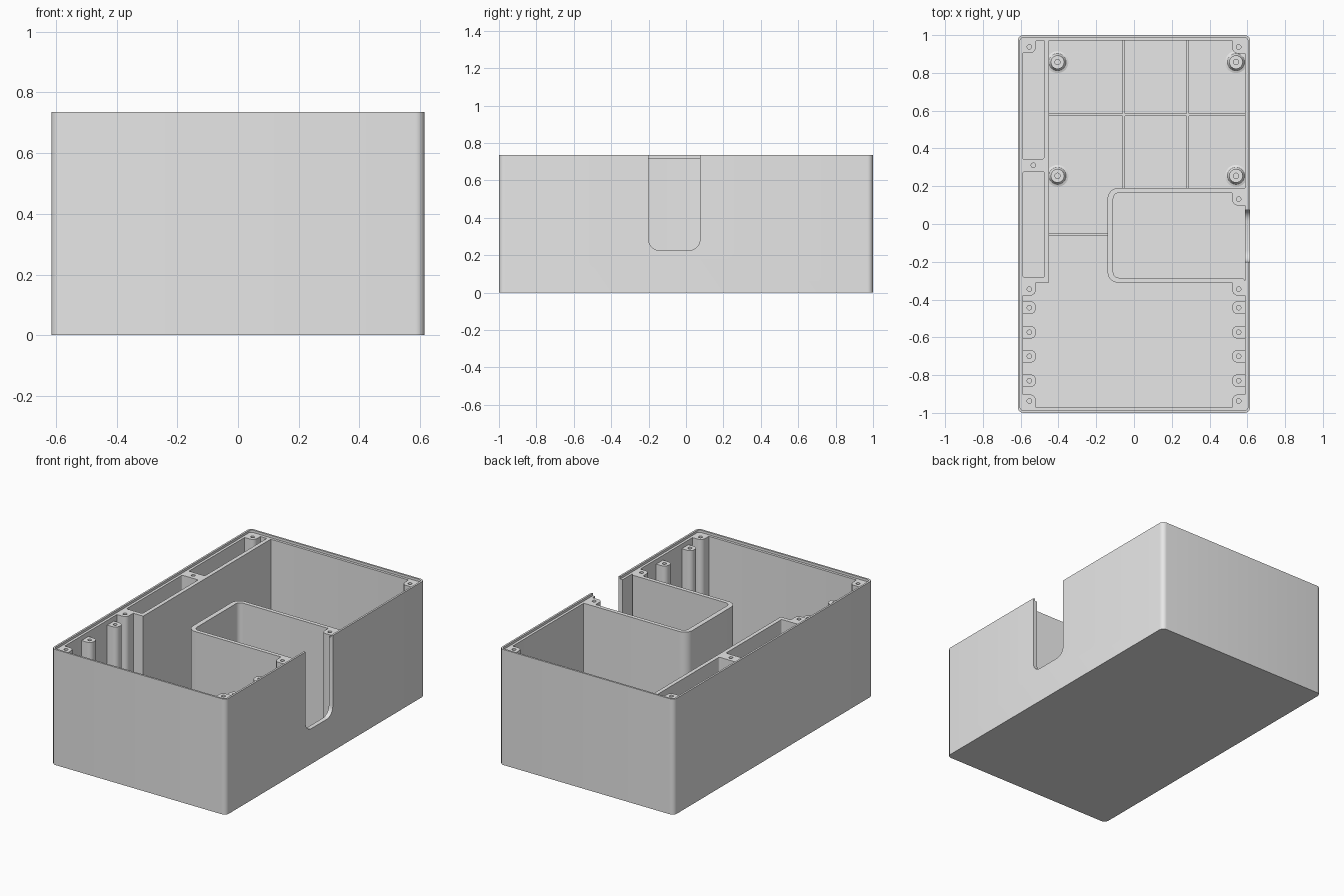
import bpy
import bmesh
from math import sin, cos, pi, tau
from mathutils import Vector, Matrix

if "Cube" in bpy.data.objects:
    bpy.data.objects.remove(bpy.data.objects["Cube"], do_unlink=True)

# Main dimensions
HX, HY, HEIGHT = 0.615, 1.0, 0.735    # outer half sizes and rim height
IX, IY = 0.587, 0.972                 # inner half sizes
FLOOR, LEDGE = 0.03, 0.72             # floor top and lid ledge
PILOT = 0.012                         # screw hole radius

GREY = (0.8, 0.8, 0.8, 1)
plastic = bpy.data.materials.new("grey plastic")
plastic.use_nodes = True
plastic.diffuse_color = GREY
plastic.node_tree.nodes["Principled BSDF"].inputs["Base Color"].default_value = GREY


def rounded(corners, steps=6):
    """Outline from right-angled corners given as (x, y, radius)."""
    points = []
    for i, (x, y, r) in enumerate(corners):
        p = Vector((x, y))
        if r == 0:
            points.append(p)
            continue
        a = (Vector(corners[i - 1][:2]) - p).normalized() * r
        b = (Vector(corners[(i + 1) % len(corners)][:2]) - p).normalized() * r
        for k in range(steps + 1):
            t = k / steps * pi / 2
            points.append(p + a * (1 - sin(t)) + b * (1 - cos(t)))
    return points


def rect(x0, x1, y0, y1, r=0):
    return rounded([(x0, y0, r), (x1, y0, r), (x1, y1, r), (x0, y1, r)])


def circle(x, y, r, n=20):
    return [Vector((x + r * cos(i * tau / n), y + r * sin(i * tau / n))) for i in range(n)]


def finish(name, bm):
    bmesh.ops.recalc_face_normals(bm, faces=bm.faces)
    mesh = bpy.data.meshes.new(name)
    bm.to_mesh(mesh)
    bm.free()
    mesh.materials.append(plastic)
    obj = bpy.data.objects.new(name, mesh)
    bpy.context.collection.objects.link(obj)
    return obj


def smooth(obj):
    bpy.ops.object.select_all(action="DESELECT")
    obj.select_set(True)
    bpy.context.view_layer.objects.active = obj
    bpy.ops.object.shade_smooth_by_angle(angle=pi / 6)


def prism(name, outline, z0, z1, holes=(), along_x=False):
    """Extrude an outline, with optional through holes, from z0 to z1."""
    bm = bmesh.new()
    edges = []
    for loop in (outline, *holes):
        verts = [bm.verts.new((p.x, p.y, z0)) for p in loop]
        edges += [bm.edges.new((verts[i - 1], verts[i])) for i in range(len(verts))]
    if holes:
        bmesh.ops.triangle_fill(bm, edges=edges, use_beauty=True, normal=(0, 0, 1))
    else:
        bm.faces.new(verts)
    top = bmesh.ops.extrude_face_region(bm, geom=bm.faces[:])["geom"]
    moved = [v for v in top if isinstance(v, bmesh.types.BMVert)]
    bmesh.ops.translate(bm, verts=moved, vec=(0, 0, z1 - z0))
    if along_x:
        for v in bm.verts:
            v.co = v.co.zxy
    obj = finish(name, bm)
    smooth(obj)
    return obj


def cut(obj, cutter):
    cutter.hide_render = True
    mod = obj.modifiers.new("cut", "BOOLEAN")
    mod.operation, mod.solver, mod.object = "DIFFERENCE", "EXACT", cutter
    bpy.context.view_layer.objects.active = obj
    bpy.ops.object.modifier_apply(modifier=mod.name)
    bpy.data.objects.remove(cutter, do_unlink=True)


# Outer shell: hollow tray, stepped rim and a round-bottomed side slot
shell = prism("outer_shell", rect(-HX, HX, -HY, HY, 0.03), 0, HEIGHT)
cut(shell, prism("cavity_cutter", rect(-IX, IX, -IY, IY, 0.01), FLOOR, 1))
cut(shell, prism("ledge_cutter", rect(-0.603, 0.603, -0.988, 0.988, 0.018), LEDGE, 1))
slot = rounded([(-0.2, 0.225, 0.06), (0.075, 0.225, 0.06), (0.075, 1, 0), (-0.2, 1, 0)])
cut(shell, prism("slot_cutter", slot, 0.56, 0.7, along_x=True))
smooth(shell)

# Side channel: two deep pockets with a screw block between them
back_pocket = rounded([(-IX, 0.345, 0), (-0.475, 0.345, 0.01), (-0.475, 0.968, 0),
                       (-0.52, 0.968, 0), (-0.52, 0.905, 0.03), (-IX, 0.905, 0)])
front_pocket = rect(-IX, -0.475, -0.283, 0.277, 0.008)
prism("side_channel", rect(-0.598, -0.45, -0.31, 0.98), FLOOR, LEDGE,
      [back_pocket, front_pocket, circle(-0.533, 0.311, PILOT),
       circle(-0.554, 0.938, PILOT)])

# Compartment wall, open towards the slot
prism("compartment_wall", rounded([
    (IX, 0.19, 0), (-0.14, 0.19, 0.055), (-0.14, -0.31, 0.055), (IX, -0.31, 0),
    (IX, -0.285, 0.02), (-0.11, -0.285, 0.03), (-0.11, 0.165, 0.03), (IX, 0.165, 0)]),
    FLOOR, LEDGE)


# Screw columns that sit in a corner, with one rounded edge
def corner_column(name, sx, y, sy):
    x = sx * 0.554
    inner_x, inner_y, wall_y = sx * 0.52, y - sy * 0.034, y + sy * 0.035
    outline = rounded([(inner_x, inner_y, 0.03), (sx * IX, inner_y, 0),
                       (sx * IX, wall_y, 0), (inner_x, wall_y, 0)])
    prism(name, outline, FLOOR, LEDGE, [circle(x, y, PILOT)])


corner_column("back_column", 1, 0.937, 1)
corner_column("compartment_column", 1, 0.132, 1)
for sx, side in ((1, "left"), (-1, "right")):
    corner_column(side + "_front_column", sx, -0.937, -1)
    corner_column(side + "_middle_column", sx, -0.345, 1)

# Staggered tall and short columns along both side walls
TALL, SHORT = 0.69, 0.35
for i, y in enumerate((-0.83, -0.70, -0.573, -0.443)):
    for sx, side in ((1, "left"), (-1, "right")):
        tall = (i % 2 == 0) == (sx > 0)
        outline = rounded([(sx * 0.52, y - 0.034, 0.03), (sx * IX, y - 0.034, 0),
                           (sx * IX, y + 0.034, 0), (sx * 0.52, y + 0.034, 0.03)])
        prism(f"{side}_wall_column_{i + 1}", outline, FLOOR, TALL if tall else SHORT,
              [circle(sx * 0.554, y, PILOT)])

# Low stiffening ribs on the floor
RIB, RIB_TOP = 0.007, 0.06
for name, y, x1 in (("back_cross_rib", 0.578, IX), ("front_cross_rib", -0.055, -0.14)):
    prism(name, rect(-0.45, x1, y - RIB, y + RIB), FLOOR, RIB_TOP)
for name, x in (("right_long_rib", -0.055), ("left_long_rib", 0.285)):
    prism(name, rect(x - RIB, x + RIB, 0.19, IY), FLOOR, RIB_TOP)


# Circuit board standoffs with a flared foot
def standoff(name, x, y):
    profile = [(0.058, 0.03), (0.046, 0.034), (0.039, 0.043), (0.036, 0.058),
               (0.036, 0.11), (0.014, 0.11), (0.014, 0.03)]
    bm = bmesh.new()
    verts = [bm.verts.new((r, 0, z)) for r, z in profile]
    edges = [bm.edges.new(pair) for pair in zip(verts, verts[1:])]
    bmesh.ops.spin(bm, geom=verts + edges, cent=(0, 0, 0), axis=(0, 0, 1),
                   angle=tau, steps=28, use_merge=True)
    bmesh.ops.remove_doubles(bm, verts=bm.verts, dist=0.0001)
    bm.transform(Matrix.Translation((x, y, 0)))
    smooth(finish(name, bm))


for x, side in ((0.54, "left"), (-0.405, "right")):
    standoff(side + "_back_standoff", x, 0.857)
    standoff(side + "_front_standoff", x, 0.255)
